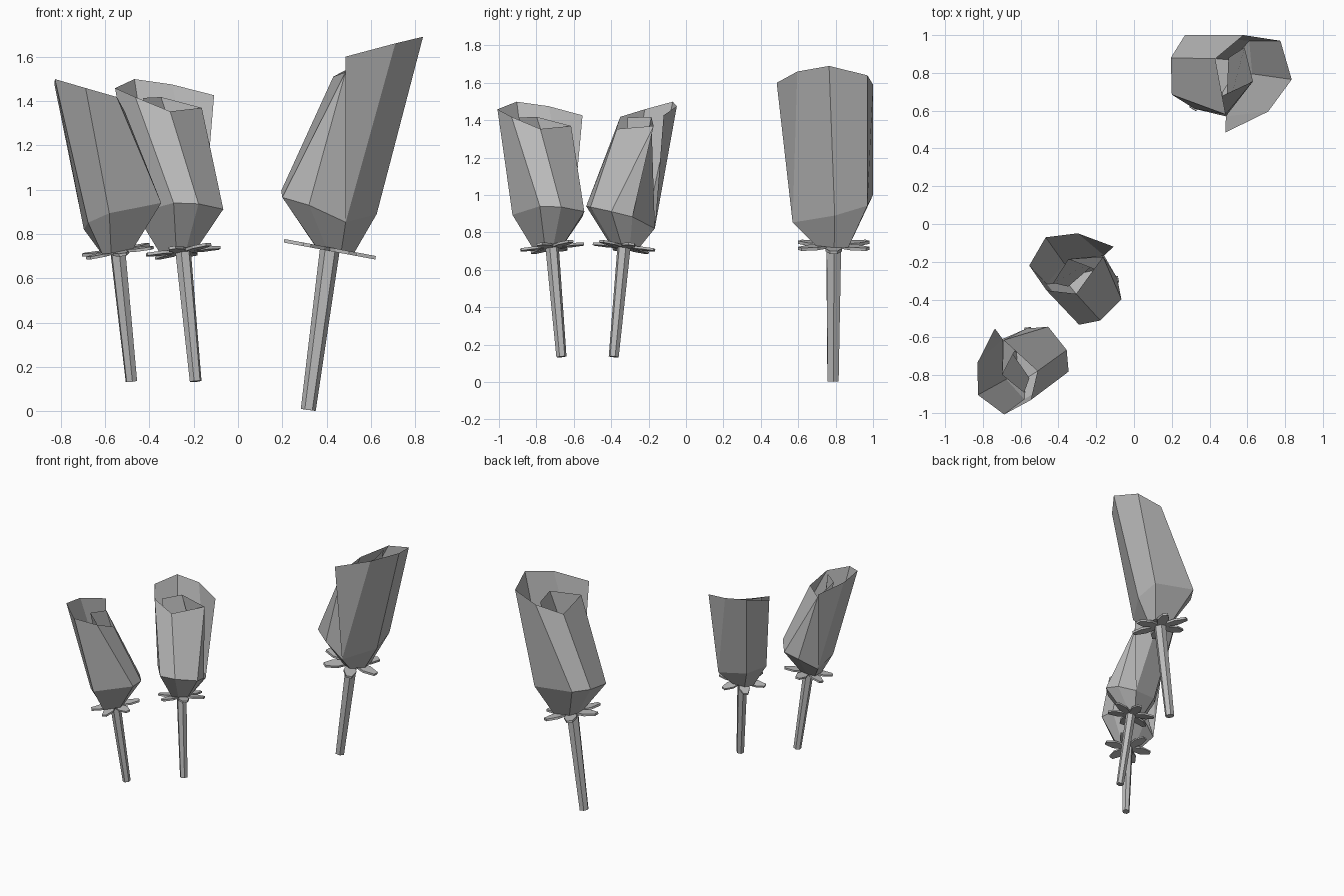
import bpy, bmesh, math
from mathutils import Vector, Matrix

if "Cube" in bpy.data.objects:
    bpy.data.objects.remove(bpy.data.objects["Cube"])

grey = bpy.data.materials.new("plain_grey")
grey.use_nodes = True
grey.diffuse_color = (0.5, 0.5, 0.5, 1)
grey.node_tree.nodes["Principled BSDF"].inputs["Base Color"].default_value = (0.5, 0.5, 0.5, 1)

FOOT = Vector((0.32, 0.79, 0))       # where the stem stands
NECK = Vector((0.415, 0.79, 0.735))  # where stem and bud meet
LEAN = Matrix.Rotation(math.radians(10.5), 3, 'Y')


def finish(bm, name):
    """Turn a bmesh into a flat-shaded mesh measured from the stem foot."""
    bmesh.ops.translate(bm, verts=bm.verts, vec=-FOOT)
    mesh = bpy.data.meshes.new(name)
    bm.to_mesh(mesh)
    bm.free()
    mesh.materials.append(grey)
    return mesh


def make_bud():
    """One petal sheet wound in a spiral above a cup."""
    bm = bmesh.new()
    rim = [bm.verts.new(p) for p in (
        (0.485, 0.485, 1.60), (0.71, 0.595, 1.66), (0.835, 0.765, 1.69),
        (0.775, 0.97, 1.64), (0.58, 1.0, 1.59), (0.43, 0.875, 1.51),
        (0.485, 0.58, 1.53), (0.63, 0.755, 1.59), (0.585, 0.935, 1.585))]
    belly = [bm.verts.new(p) for p in (
        (0.486, 0.57, 0.853), (0.626, 0.795, 0.89), (0.61, 0.97, 0.943),
        (0.27, 1.0, 1.0), (0.195, 0.88, 0.995), (0.2, 0.685, 0.965),
        (0.32, 0.61, 0.93))]
    fold = bm.verts.new((0.5, 0.88, 0.95))

    # Columns along the spiral, pairing rim and belly points
    tops = [rim[i] for i in (0, 1, 2, 3, 4, 5, 6, 6, 7, 8)]
    lows = [belly[i] for i in (0, 0, 1, 2, 3, 4, 5, 6, 0)] + [fold]
    for i in range(len(tops) - 1):
        corners = [lows[i], lows[i + 1], tops[i + 1], tops[i]]
        bm.faces.new(list(dict.fromkeys(corners)))

    # Cup narrowing to the neck
    base = []
    for v in belly:
        out = Vector((v.co.x - 0.41, v.co.y - 0.79, 0)) * 0.43
        base.append(bm.verts.new(NECK + Vector((0.02, 0, 0)) + LEAN @ out))
    count = len(belly)
    for i in range(count):
        j = (i + 1) % count
        bm.faces.new((base[i], base[j], belly[j], belly[i]))
    bm.faces.new(base[::-1])
    return finish(bm, "bud")


def make_sepals():
    """Six blunt leaves spread around the neck."""
    bm = bmesh.new()
    outline = ((0.03, -0.025), (0.13, -0.045), (0.21, -0.02),
               (0.21, 0.02), (0.13, 0.045), (0.03, 0.025))
    for k in range(6):
        turn = LEAN @ Matrix.Rotation(k * math.pi / 3, 3, 'Z')
        face = bm.faces.new([bm.verts.new(NECK + turn @ Vector((x, y, -0.012)))
                             for x, y in outline])
        lift = bmesh.ops.extrude_face_region(bm, geom=[face])["geom"]
        bmesh.ops.translate(bm, vec=LEAN @ Vector((0, 0, 0.016)),
                            verts=[g for g in lift if isinstance(g, bmesh.types.BMVert)])
    bmesh.ops.recalc_face_normals(bm, faces=bm.faces)
    return finish(bm, "sepals")


def make_stem():
    """Leaning tapered stalk."""
    bm = bmesh.new()
    low = Vector((0.317, 0.786, 0.006))
    axis = NECK - low
    place = Matrix.Translation((low + NECK) / 2) @ axis.to_track_quat('Z', 'Y').to_matrix().to_4x4()
    bmesh.ops.create_cone(bm, cap_ends=True, segments=6, radius1=0.034,
                          radius2=0.045, depth=axis.length, matrix=place)
    return finish(bm, "stem")


# Three flowers: position, turn in degrees, size
parts = [make_bud(), make_sepals(), make_stem()]
flowers = {
    "large": ((0.32, 0.79, 0), 0, 1),
    "middle": ((-0.195, -0.387, 0.13), 133.5, 0.81),
    "front": ((-0.481, -0.67, 0.13), 217, 0.81),
}
for label, (spot, turn, size) in flowers.items():
    for mesh in parts:
        ob = bpy.data.objects.new(label + "_flower_" + mesh.name, mesh)
        ob.location = spot
        ob.rotation_euler.z = math.radians(turn)
        ob.scale = (size, size, size)
        bpy.context.collection.objects.link(ob)
